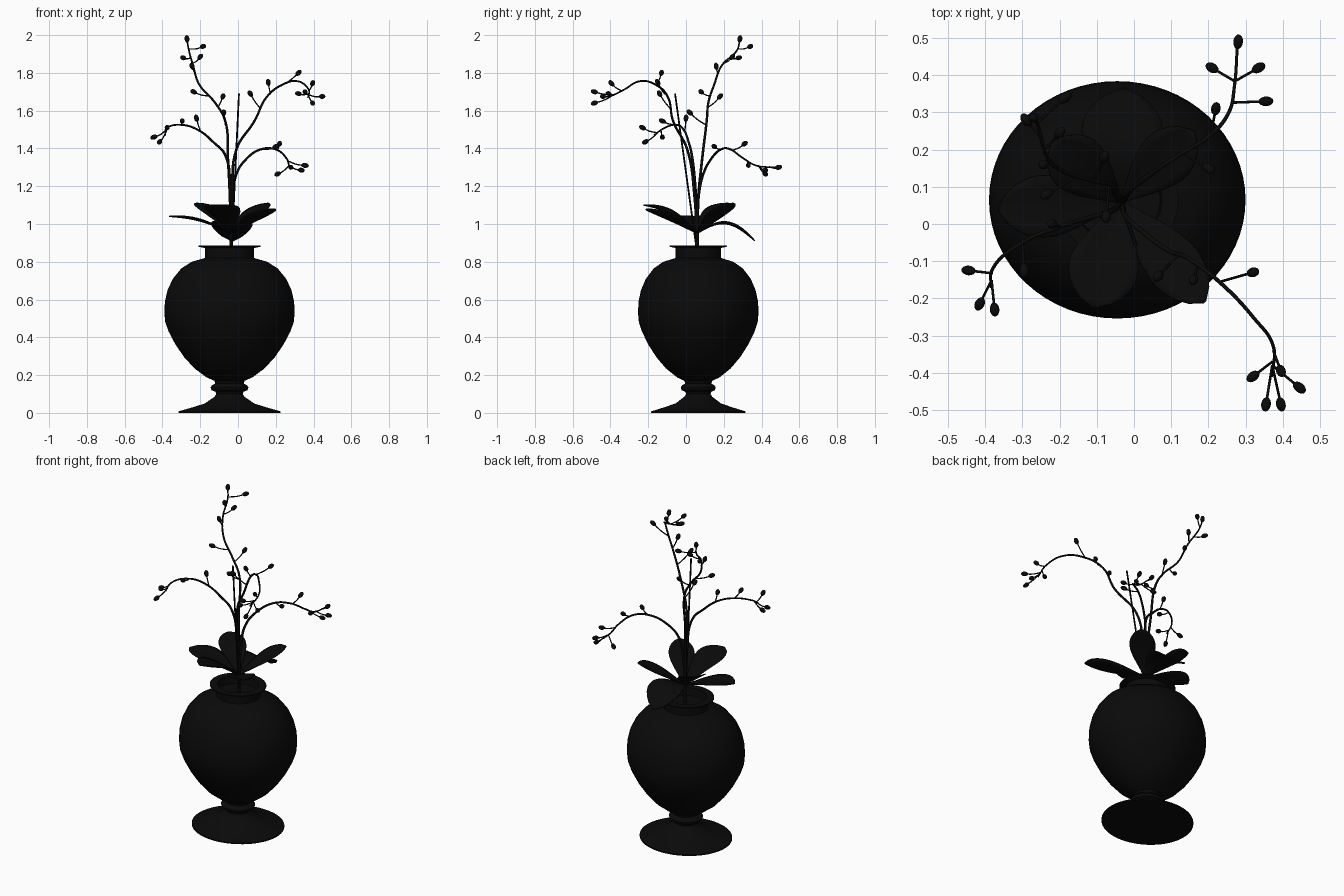
import bpy
import bmesh
import math
from mathutils import Vector, Matrix

default_cube = bpy.data.objects.get("Cube")
if default_cube:
    bpy.data.objects.remove(default_cube, do_unlink=True)

CENTRE = Vector((-.045, .065, 0))
ROOT = Vector((-.035, .06, .84))
CROWN = Vector((-.035, .06, .95))

black = bpy.data.materials.new("matte black")
black.use_nodes = True
black.diffuse_color = (.003, .003, .003, 1)
shader = black.node_tree.nodes["Principled BSDF"]
shader.inputs["Base Color"].default_value = (.003, .003, .003, 1)
shader.inputs["Roughness"].default_value = .8


def add_object(name, data):
    obj = bpy.data.objects.new(name, data)
    bpy.context.collection.objects.link(obj)
    data.materials.append(black)
    return obj


def mesh_object(name, bm, smooth=True):
    bmesh.ops.recalc_face_normals(bm, faces=bm.faces)
    mesh = bpy.data.meshes.new(name)
    bm.to_mesh(mesh)
    bm.free()
    obj = add_object(name, mesh)
    if smooth:
        bpy.ops.object.select_all(action='DESELECT')
        obj.select_set(True)
        bpy.context.view_layer.objects.active = obj
        bpy.ops.object.shade_smooth_by_angle(angle=math.radians(40))
    return obj


def lathe(name, profile, segments=64, squash=.925):
    """Spin a (radius, height) profile; the ends are closed with caps."""
    bm = bmesh.new()
    rings = []
    for radius, height in profile:
        ring = []
        for i in range(segments):
            a = math.tau * i / segments
            offset = Vector((radius * math.cos(a), squash * radius * math.sin(a), height))
            ring.append(bm.verts.new(CENTRE + offset))
        rings.append(ring)
    for low, high in zip(rings, rings[1:]):
        for i in range(segments):
            j = (i + 1) % segments
            bm.faces.new((low[i], low[j], high[j], high[i]))
    bm.faces.new(rings[0])
    bm.faces.new(rings[-1])
    return mesh_object(name, bm)


def tube(name, paths, radius, tip=1.0):
    """Smooth round tubes through the given points, in one curve object."""
    data = bpy.data.curves.new(name, 'CURVE')
    data.dimensions = '3D'
    data.bevel_depth = radius
    data.bevel_resolution = 2
    data.resolution_u = 8
    data.use_fill_caps = True
    for path in paths:
        spline = data.splines.new('BEZIER')
        spline.bezier_points.add(len(path) - 1)
        for i, (knot, p) in enumerate(zip(spline.bezier_points, path)):
            knot.co = p
            knot.handle_left_type = knot.handle_right_type = 'AUTO'
            knot.radius = 1 + (tip - 1) * i / (len(path) - 1)
    return add_object(name, data)


def stalk_start(path, bud):
    """Point on the stem a little below the spot nearest to the bud."""
    samples = []
    for a, b in zip(path, path[1:]):
        samples += [a.lerp(b, i / 8) for i in range(8)]
    samples.append(path[-1])
    nearest = min(range(len(samples)), key=lambda i: (samples[i] - bud).length)
    return samples[max(nearest - 3, 0)]


def branch(name, points, buds):
    """A bending stem with short stalks that each carry an oval bud."""
    path = [ROOT] + [Vector(p) for p in points]
    tube(name + "_stem", [path], .008, .5)
    stalks = []
    bm = bmesh.new()
    for bud in map(Vector, buds):
        start = stalk_start(path, bud)
        mid = start.lerp(bud, .55) - Vector((0, 0, .006))
        stalks.append([start, mid, bud])
        turn = (bud - mid).to_track_quat('Z', 'Y').to_matrix().to_4x4()
        place = Matrix.Translation(bud) @ turn @ Matrix.Diagonal((.013, .013, .02, 1))
        bmesh.ops.create_uvsphere(bm, u_segments=12, v_segments=8, radius=1, matrix=place)
    tube(name + "_stalks", stalks, .0035)
    mesh_object(name + "_buds", bm)


def leaf(name, tip, width, arch, steps=14, across=6):
    """A rounded blade, widest past its middle, folded slightly at the rib."""
    tip = Vector(tip)
    side = (tip - CROWN).cross(Vector((0, 0, 1))).normalized()
    bm = bmesh.new()
    rows = []
    for i in range(steps + 1):
        t = i / steps
        rib = CROWN.lerp(tip, t) + Vector((0, 0, arch * math.sin(math.pi * t)))
        half = width / 2 * max(math.sin(math.pi * t ** 1.5), 0) ** .7 + .004
        row = []
        for k in range(across + 1):
            s = 2 * k / across - 1
            row.append(bm.verts.new(rib + side * half * s + Vector((0, 0, .12 * half * s * s))))
        rows.append(row)
    for low, high in zip(rows, rows[1:]):
        for k in range(across):
            bm.faces.new((low[k], low[k + 1], high[k + 1], high[k]))
    obj = mesh_object(name, bm)
    solid = obj.modifiers.new("thickness", 'SOLIDIFY')
    solid.thickness = .006
    solid.offset = 0


# Vase: spreading foot, ringed waist, round body, neck and thin flared lip
lathe("vase", [
    (.27, 0), (.27, .008), (.2, .028), (.13, .05), (.095, .075), (.08, .085),
    (.07, .1), (.075, .112), (.095, .12), (.1, .135), (.092, .147), (.075, .155),
    (.08, .17), (.12, .187), (.185, .235), (.24, .295), (.285, .36), (.322, .43),
    (.34, .48), (.345, .53), (.342, .59), (.328, .65), (.3, .71), (.255, .765),
    (.2, .8), (.13, .82), (.13, .873), (.165, .88), (.165, .886), (.12, .886),
    (.115, .84)])

# Straight support stake
tube("stake", [[ROOT, Vector((.005, -.058, 1.69))]], .005)

# Four flowering stems
branch("tall_branch",
       [(-.042, .065, 1.13), (-.053, .085, 1.34), (-.069, .11, 1.55), (-.12, .118, 1.64),
        (-.206, .15, 1.74), (-.238, .19, 1.84), (-.26, .27, 1.92), (-.27, .285, 1.97)],
       [(-.27, .285, 1.98), (-.185, .34, 1.94), (-.29, .28, 1.88), (-.2, .245, 1.885),
        (-.243, .16, 1.835), (-.235, .08, 1.7), (-.08, .18, 1.675), (-.075, .02, 1.59)])
branch("front_right_branch",
       [(-.03, .045, 1.15), (-.01, .008, 1.39), (.09, -.07, 1.55), (.15, -.095, 1.67),
        (.24, -.165, 1.74), (.32, -.25, 1.755), (.375, -.33, 1.71), (.37, -.41, 1.67)],
       [(.32, -.13, 1.8), (.395, -.395, 1.745), (.32, -.41, 1.69), (.355, -.485, 1.7),
        (.395, -.485, 1.64), (.445, -.44, 1.675), (.16, -.15, 1.75), (.065, -.14, 1.69)])
branch("left_branch",
       [(-.042, .05, 1.18), (-.07, .03, 1.37), (-.127, .015, 1.43), (-.206, -.01, 1.495),
        (-.3, -.05, 1.525), (-.38, -.12, 1.505), (-.385, -.17, 1.47)],
       [(-.445, -.125, 1.46), (-.415, -.215, 1.435), (-.375, -.23, 1.51),
        (-.295, -.125, 1.545), (-.22, 0, 1.56)])
branch("back_right_branch",
       [(-.025, .065, 1.13), (-.01, .09, 1.26), (.04, .13, 1.34), (.12, .185, 1.395),
        (.2, .235, 1.395), (.255, .3, 1.35), (.27, .37, 1.31), (.278, .48, 1.3)],
       [(.28, .49, 1.3), (.21, .42, 1.265), (.335, .42, 1.285), (.355, .33, 1.31),
        (.22, .31, 1.425), (.2, .15, 1.41)])

# Rosette of broad leaves
leaf("front_leaf", (-.11, -.225, 1.1), .18, .03)
leaf("front_right_leaf", (.19, -.21, 1.08), .14, .01)
leaf("left_leaf", (-.365, .04, 1.04), .16, .02)
leaf("back_left_leaf", (-.22, .22, 1.11), .15, .02)
leaf("back_right_leaf", (.16, .25, 1.11), .14, .01)
leaf("drooping_back_leaf", (-.03, .365, .91), .21, .07)
